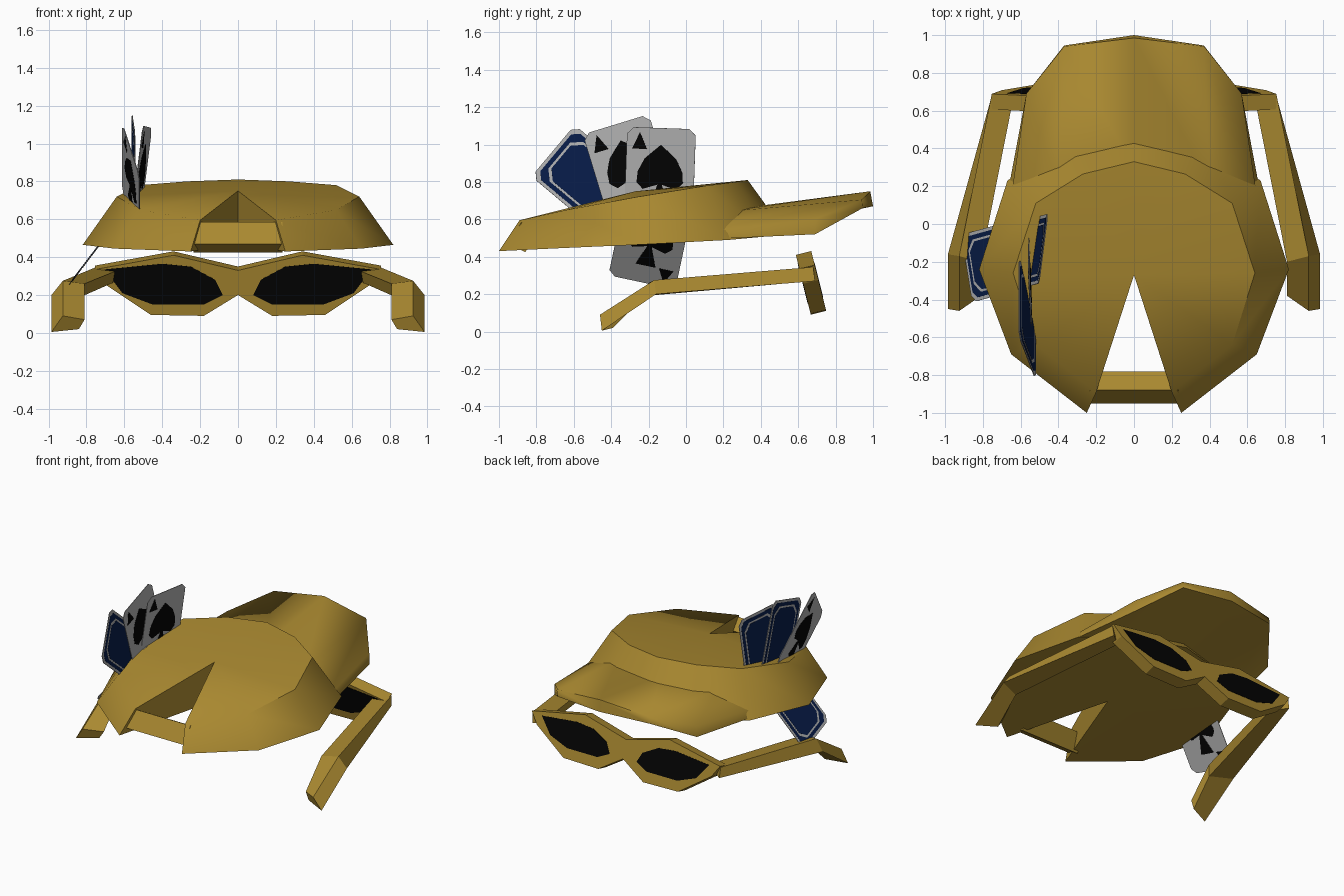
import bpy, bmesh
from math import radians, sin, cos
from mathutils import Vector

cube = bpy.data.objects.get("Cube")
if cube:
    bpy.data.objects.remove(cube, do_unlink=True)


def material(name, color):
    mat = bpy.data.materials.new(name)
    mat.use_nodes = True
    mat.diffuse_color = (*color, 1)
    mat.node_tree.nodes["Principled BSDF"].inputs["Base Color"].default_value = (*color, 1)
    return mat


GOLD = material("gold", (0.4, 0.25, 0.03))
BLACK = material("black", (0.001, 0.001, 0.001))
PAPER = material("card paper", (0.45, 0.45, 0.45))
BLUE = material("card blue", (0.0025, 0.012, 0.068))


def build(name, verts, faces, mat, smooth=0):
    """Make a mesh object; smooth is the largest angle shaded smooth."""
    bm = bmesh.new()
    points = [bm.verts.new(v) for v in verts]
    for face in faces:
        bm.faces.new([points[i] for i in face])
    bmesh.ops.recalc_face_normals(bm, faces=bm.faces)
    mesh = bpy.data.meshes.new(name)
    bm.to_mesh(mesh)
    bm.free()
    mesh.materials.append(mat)
    obj = bpy.data.objects.new(name, mesh)
    bpy.context.collection.objects.link(obj)
    if smooth:
        bpy.ops.object.select_all(action='DESELECT')
        obj.select_set(True)
        bpy.context.view_layer.objects.active = obj
        bpy.ops.object.shade_smooth_by_angle(angle=radians(smooth))


def loft(name, rings, mat, smooth=0):
    """Skin equal closed rings and cap both ends."""
    n = len(rings[0])
    faces = [list(range(n)), list(range((len(rings) - 1) * n, len(rings) * n))]
    for r in range(len(rings) - 1):
        a = r * n
        for i in range(n):
            j = (i + 1) % n
            faces.append([a + i, a + j, a + n + j, a + n + i])
    build(name, [v for ring in rings for v in ring], faces, mat, smooth)


def flip(points):
    return [(-p[0], *p[1:]) for p in points]


def mirrored(half):
    """Half outline touching the centre line -> whole outline."""
    return half + [p for p in reversed(flip(half)) if p[0] != 0]


# Cap crown: solid with a notch cut into the front
top_edge = mirrored([(.2, -.89, .595), (.52, -.64, .65), (.64, -.26, .72),
                     (.52, .11, .78), (.27, .265, .8), (0, .33, .81)])
low_edge = mirrored([(.25, -1, .43), (.65, -.69, .445), (.82, -.24, .465),
                     (.67, .23, .49), (.35, .45, .51), (0, .54, .52)])
n = len(top_edge)
notch_top, notch_low = 2 * n, 2 * n + 1
crown_faces = [(0, notch_top, notch_low, n), (n - 1, notch_top, notch_low, 2 * n - 1)]
for i in range(n - 1):
    crown_faces += [(i, i + 1, n + i + 1, n + i), (i, i + 1, notch_top),
                    (n + i, n + i + 1, notch_low)]
build("cap_crown", top_edge + low_edge + [(0, -.27, .75), (0, -.27, .47)],
      crown_faces, GOLD, 48)

# Cap brim: arched slab, its front end buried in the crown
brim = [
    [(.665, .05, .53), (.57, .69, .6), (.57, .69, .52), (.69, .05, .49)],
    [(.4, .2, .64), (.37, .94, .705), (.37, .945, .66), (.4, .2, .5)],
    [(0, .3, .66), (0, .985, .75), (0, 1, .67), (0, .3, .52)],
]
loft("cap_brim", brim + [flip(r) for r in reversed(brim[:2])], GOLD, 75)

# Strap across the notch
strap = [(-.78, .53), (-.88, .585), (-.95, .47), (-.86, .425)]
loft("cap_strap", [[(s * .235, y, z) for y, z in strap] for s in (-1, 1)], GOLD)


# Glasses: a front that leans, with thin dark lens plates on both sides
def on_frame(outline, depth):
    return [(x, .69 - .25 * z + depth, z + .25 * depth) for x, z in outline]


frame = mirrored([(0, .33), (.34, .41), (.755, .335), (.7, .255), (.46, .095), (.18, .09)])
frame.insert(6, (0, .2))
m = len(frame)
left = [0, 1, 2, 3, 4, 5, 6]
right = [6, 7, 8, 9, 10, 11, 0]
build("glasses_frame", on_frame(frame, 0) + on_frame(frame, .082),
      [left, right, [i + m for i in left], [i + m for i in right]]
      + [[i, (i + 1) % m, (i + 1) % m + m, i + m] for i in range(m)], GOLD)

lens = [(.08, .2), (.18, .15), (.45, .15), (.61, .21), (.705, .335), (.4, .365), (.25, .35), (.12, .28)]
back_lens = [(.36 + .9 * (x - .36), .25 + .86 * (z - .25)) for x, z in lens]
for place, outline, depth in (("front", lens, -.002), ("back", back_lens, .081)):
    for side, shape in (("left", outline), ("right", flip(outline))):
        loft(f"{side}_lens_{place}",
             [on_frame(shape, depth), on_frame(shape, depth + .003)], BLACK)

# Temples: hinge, elbow and tip sections
temple = [
    [(.75, .69, .27), (.755, .68, .345), (.65, .61, .325), (.66, .62, .265)],
    [(.985, -.16, .2), (.925, -.17, .275), (.81, -.2, .26), (.83, -.22, .19)],
    [(.985, -.45, .005), (.925, -.46, .09), (.81, -.38, .07), (.84, -.39, .02)],
]
loft("left_temple", temple, GOLD)
loft("right_temple", [flip(r) for r in temple], GOLD)

# Playing cards
WIDTH, HEIGHT = .37, .55
SPADE = mirrored([(0, .185), (.04, .15), (.085, .11), (.12, .04), (.125, -.02),
                  (.09, -.055), (.012, -.03), (.055, -.16)])
PIP = [(0, .05), (.04, -.04), (-.04, -.04)]


def card_shape(inset, cut):
    w, h = WIDTH / 2 - inset, HEIGHT / 2 - inset
    return [(w, h - cut), (w - cut, h), (cut - w, h), (-w, h - cut),
            (-w, cut - h), (cut - w, -h), (w - cut, -h), (w, cut - h)]


def corner_pip(turn):
    return [(turn * (u - .115), turn * (v + .2)) for u, v in PIP]


def card(name, center, roll, lean_y, lean_z, face):
    a = radians(roll)
    u = Vector((lean_y * cos(a) + lean_z * sin(a), cos(a), sin(a))).normalized()
    v = Vector((lean_z * cos(a) - lean_y * sin(a), -sin(a), cos(a))).normalized()
    normal = u.cross(v).normalized() * face

    def plate(part, shape, low, high, mat):
        loft(f"{name}_{part}", [[Vector(center) + u * x * face + v * y + normal * d for x, y in shape]
                                for d in (low, high)], mat)

    plate("paper", card_shape(0, .035), -.002, .002, PAPER)
    plate("large_spade", SPADE, .001, .0035, BLACK)
    plate("upper_pip", corner_pip(1), .001, .0035, BLACK)
    plate("lower_pip", corner_pip(-1), .001, .0035, BLACK)
    plate("back_border", card_shape(.018, .035), -.003, -.001, BLUE)
    plate("back_line", card_shape(.042, .05), -.004, -.002, PAPER)
    plate("back_field", card_shape(.054, .05), -.005, -.003, BLUE)


card("upright_card", (-.513, -.14, .815), -2, .13, .12, 1)
card("middle_card", (-.55, -.295, .845), 17, -.04, -.02, 1)
card("flipped_card", (-.565, -.5, .79), 50, -.16, -.19, -1)
card("low_card", (-.72, -.19, .48), -12, 0, .76, 1)
